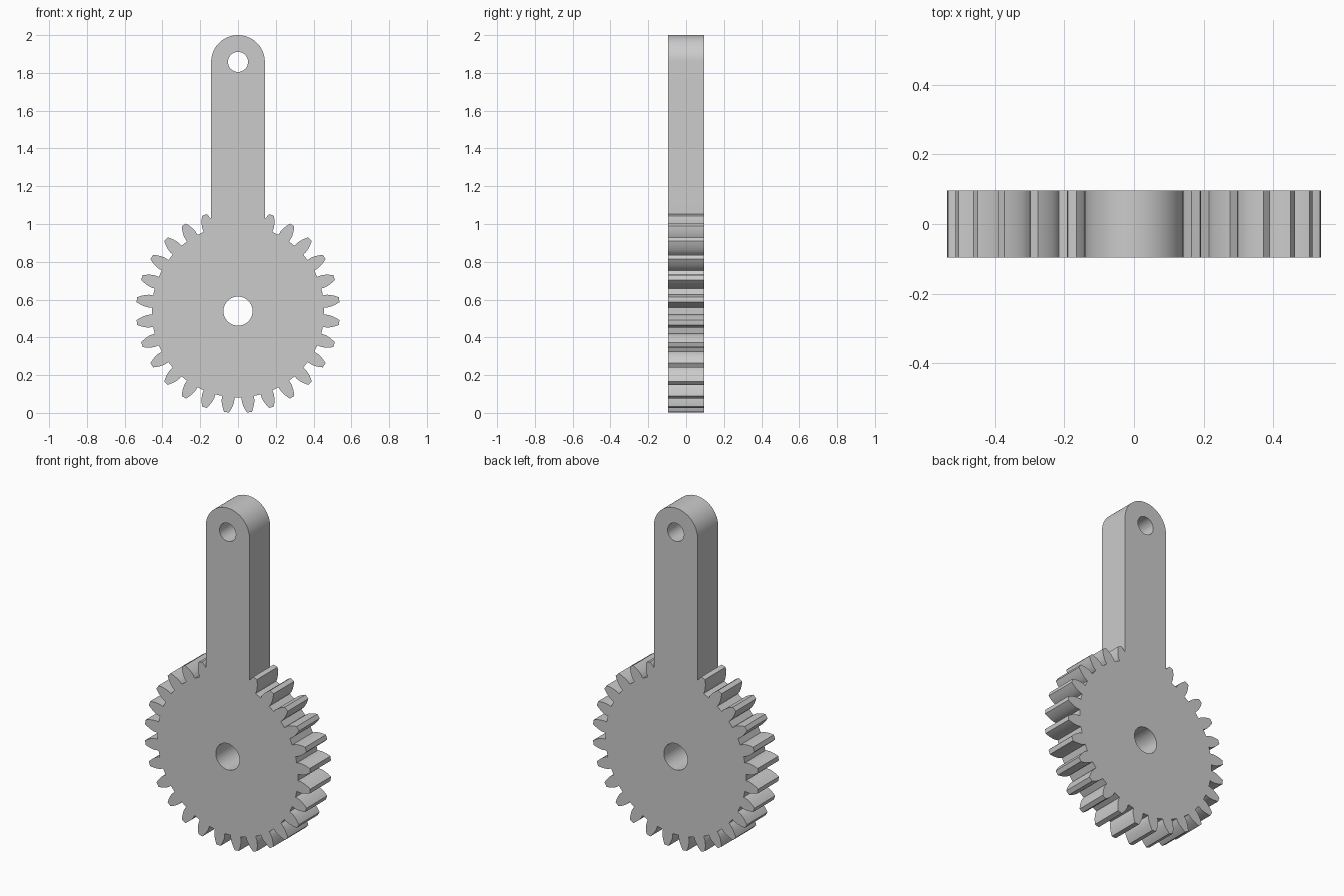
import bpy
import bmesh
import math

if "Cube" in bpy.data.objects:
    bpy.data.objects.remove(bpy.data.objects["Cube"])

TEETH = 28
GEAR_Z = 0.539           # gear centre height
TIP_R, ROOT_R = 0.539, 0.457
PITCH_R = TIP_R * TEETH / (TEETH + 2)
BASE_R = PITCH_R * math.cos(math.radians(20))
ARM_W = 0.142            # half width of the arm, also its end radius
ARM_Z = 2 - ARM_W        # centre of the rounded end
HALF_DEPTH = 0.096


def involute(r):
    a = math.acos(min(1, BASE_R / r))
    return math.tan(a) - a


def half_angle(r):
    """Half the angle a tooth covers at radius r."""
    return math.pi / (2 * TEETH) + involute(PITCH_R) - involute(r)


def circle(r, z, n=64):
    return [(r * math.cos(2 * math.pi * i / n), z + r * math.sin(2 * math.pi * i / n))
            for i in range(n)]


# Gear teeth, clockwise from the top
radii = [ROOT_R] + [BASE_R + (TIP_R - BASE_R) * i / 9 for i in range(10)]
outline = []
for k in range(TEETH):
    mid = (k + 0.5) * 2 * math.pi / TEETH
    flank = [(r, mid - half_angle(r)) for r in radii]
    flank += [(r, mid + half_angle(r)) for r in reversed(radii)]
    outline += [(r * math.sin(a), GEAR_Z + r * math.cos(a)) for r, a in flank]

# Arm with rounded end replaces the teeth it covers
outline = [(x, z) for x, z in outline if abs(x) > ARM_W or z < GEAR_Z]
join_z = outline[0][1] - 0.003
outline.append((-ARM_W, join_z))
for i in range(41):
    a = math.pi * (1 - i / 40)
    outline.append((ARM_W * math.cos(a), ARM_Z + ARM_W * math.sin(a)))
outline.append((ARM_W, join_z))

# Extruded profile with the axle hole and the arm hole
curve = bpy.data.curves.new("gear_arm_profile", 'CURVE')
curve.dimensions = '2D'
curve.fill_mode = 'BOTH'
curve.extrude = HALF_DEPTH
for loop in (outline, circle(0.077, GEAR_Z), circle(0.053, ARM_Z)):
    spline = curve.splines.new('POLY')
    spline.points.add(len(loop) - 1)
    for point, (x, z) in zip(spline.points, loop):
        point.co = (x, z, 0, 1)
    spline.use_cyclic_u = True

gear = bpy.data.objects.new("gear_with_arm", curve)
bpy.context.collection.objects.link(gear)
gear.rotation_euler.x = math.pi / 2
bpy.context.view_layer.objects.active = gear
gear.select_set(True)
bpy.ops.object.convert(target='MESH')
gear = bpy.context.view_layer.objects.active
bpy.ops.object.transform_apply(location=False, rotation=True, scale=False)

# Weld caps to walls
bm = bmesh.new()
bm.from_mesh(gear.data)
bmesh.ops.remove_doubles(bm, verts=bm.verts, dist=0.0001)
bmesh.ops.recalc_face_normals(bm, faces=bm.faces)
bm.to_mesh(gear.data)
bm.free()

grey = bpy.data.materials.new("plain grey")
grey.diffuse_color = (0.6, 0.6, 0.6, 1)
grey.use_nodes = True
grey.node_tree.nodes["Principled BSDF"].inputs["Base Color"].default_value = grey.diffuse_color
gear.data.materials.clear()
gear.data.materials.append(grey)
bpy.ops.object.shade_smooth_by_angle(angle=math.radians(30))
